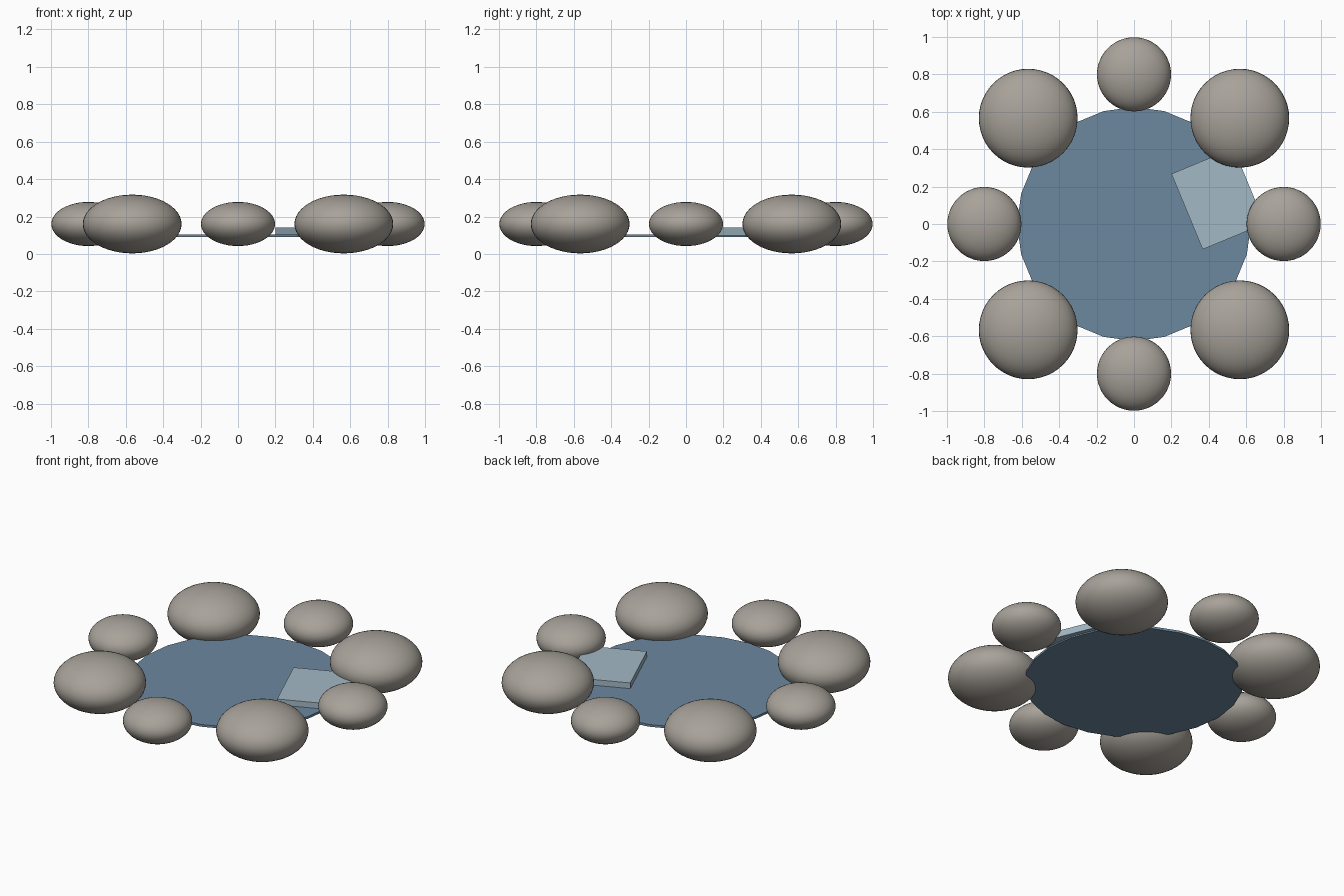
import bpy
import math

cube = bpy.data.objects.get("Cube")
if cube:
    bpy.data.objects.remove(cube, do_unlink=True)


def make_material(name, rgb):
    mat = bpy.data.materials.new(name)
    mat.use_nodes = True
    mat.diffuse_color = (*rgb, 1)
    mat.node_tree.nodes["Principled BSDF"].inputs["Base Color"].default_value = (*rgb, 1)
    return mat


def finish(name, mat):
    obj = bpy.context.object
    obj.name = name
    obj.data.materials.append(mat)
    return obj


stone_grey = make_material("stone grey", (0.39, 0.36, 0.32))
water_blue = make_material("water blue", (0.15, 0.25, 0.35))
pale_blue = make_material("pale blue", (0.36, 0.48, 0.56))

RING = 0.8
STONE_Z = 0.16
FLATTEN = 0.595

# Ring of flattened stones, alternating small and large
for i in range(8):
    size, radius = ("large", 0.264) if i % 2 else ("small", 0.198)
    angle = i * math.pi / 4
    bpy.ops.mesh.primitive_uv_sphere_add(
        segments=48, ring_count=24, radius=radius,
        location=(RING * math.cos(angle), RING * math.sin(angle), STONE_Z))
    stone = finish(f"{size}_stone_{i // 2 + 1}", stone_grey)
    stone.scale.z = FLATTEN
    bpy.ops.object.shade_smooth()

# Thin disc of water
bpy.ops.mesh.primitive_cylinder_add(
    vertices=24, radius=0.625, depth=0.014, location=(0, 0, 0.097))
finish("water_surface", water_blue)

# Turned slab resting on the water
bpy.ops.mesh.primitive_cube_add(
    size=1, location=(0.45, 0.135, 0.119), rotation=(0, 0, math.radians(22.5)))
slab = finish("pale_slab", pale_blue)
slab.scale = (0.36, 0.437, 0.042)
